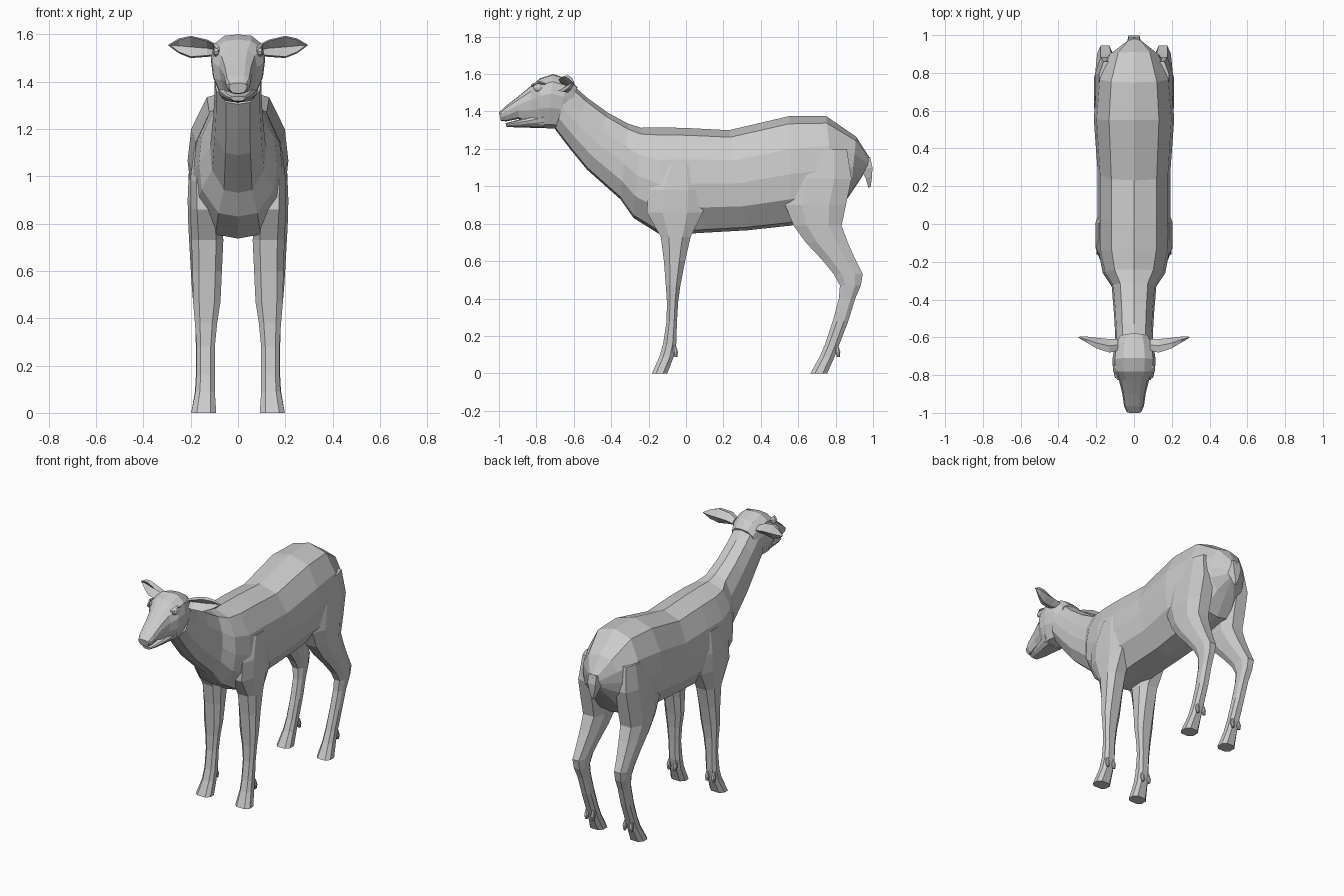
import bpy, bmesh, math

coat = bpy.data.materials.new("grey coat")
coat.diffuse_color = (0.6, 0.6, 0.6, 1)


def loft(name, rings):
    """Skin a list of equal-length vertex rings and cap both ends."""
    bm = bmesh.new()
    vs = [[bm.verts.new(p) for p in r] for r in rings]
    n = len(rings[0])
    for a, b in zip(vs, vs[1:]):
        for i in range(n):
            j = (i + 1) % n
            bm.faces.new((a[i], a[j], b[j], b[i]))
    bm.faces.new(vs[0])
    bm.faces.new(vs[-1][::-1])
    bmesh.ops.recalc_face_normals(bm, faces=bm.faces)
    me = bpy.data.meshes.new(name)
    bm.to_mesh(me)
    bm.free()
    me.materials.append(coat)
    ob = bpy.data.objects.new(name, me)
    bpy.context.collection.objects.link(ob)
    return ob


def mirrored(ob):
    """Add the matching part on the other side."""
    m = ob.modifiers.new("mirror", 'MIRROR')
    m.use_mirror_merge = False
    return ob


def section(yt, zt, yb, zb, w, half):
    """Symmetric ring between a top and a bottom point; half = (width, drop)."""
    pts = half + [(-a, t) for a, t in half[-2:0:-1]]
    return [(a * w, yt + (yb - yt) * t, zt + (zb - zt) * t) for a, t in pts]


def leg_ring(z, y0, y1, x0, x1, tilt=0.0):
    """Eight-sided leg ring; tilt raises the rear edge."""
    yc, ry, xc, rx = (y0 + y1) / 2, (y1 - y0) / 2, (x0 + x1) / 2, (x1 - x0) / 2
    out = []
    for c, s in ((1, .45), (.55, 1), (-.55, 1), (-1, .45),
                 (-1, -.45), (-.55, -1), (.55, -1), (1, -.45)):
        out.append((xc + rx * c, yc + ry * s, z + tilt * s))
    return out


# Torso and neck
BODY = [(0, 0), (.62, .07), (.93, .30), (1, .53), (.93, .76), (.5, .97), (0, 1)]
torso = [(.99, 1.14, .94, 1.05, .03), (.91, 1.265, .88, .96, .135),
         (.75, 1.375, .80, .84, .195), (.55, 1.375, .56, .79, .213),
         (.23, 1.30, .33, .765, .193), (0, 1.312, .10, .752, .193),
         (-.14, 1.315, -.13, .737, .19), (-.24, 1.313, -.28, .83, .165),
         (-.31, 1.335, -.35, .93, .118), (-.42, 1.395, -.53, 1.09, .106),
         (-.53, 1.475, -.62, 1.20, .10), (-.62, 1.555, -.70, 1.305, .10)]
loft("torso_and_neck", [section(*r, BODY) for r in torso])

# Head with upper muzzle
HEAD = [(0, 0), (.5, .02), (.88, .14), (1, .36), (.92, .62), (.6, .93), (0, 1)]
head = [(-.58, 1.53, -.67, 1.29, .085), (-.63, 1.575, -.69, 1.31, .105),
        (-.71, 1.60, -.74, 1.31, .115), (-.78, 1.578, -.785, 1.313, .11),
        (-.825, 1.54, -.83, 1.325, .08), (-.90, 1.478, -.895, 1.36, .062),
        (-.965, 1.428, -.96, 1.347, .053), (-1.0, 1.395, -.99, 1.35, .038)]
loft("head", [section(*r, HEAD) for r in head])

# Lower jaw
jaw = [(-.76, 1.40, -.76, 1.312, .085), (-.83, 1.375, -.83, 1.313, .068),
       (-.91, 1.352, -.91, 1.315, .05), (-.965, 1.338, -.96, 1.318, .03)]
loft("lower_jaw", [section(*r, HEAD) for r in jaw])

# Nostril pads
mirrored(loft("nostril", [leg_ring(z, y - r, y + r, .026 - r, .026 + r)
         for z, y, r in ((1.372, -.985, .008), (1.39, -.982, .016), (1.408, -.972, .008))]))

# Eyes, and the brow ridge above each
mirrored(loft("eye", [leg_ring(1.528 + .022 * math.sin(a), -.79 - .026 * math.cos(a),
         -.79 + .026 * math.cos(a), .092 - .014 * math.cos(a), .092 + .014 * math.cos(a))
         for a in (-1.3, -.6, 0, .6, 1.3)]))
mirrored(loft("brow", [[(x, y, z + .008), (x + .012, y, z), (x, y, z - .008)]
         for x, y, z in ((.094, -.75, 1.548), (.094, -.785, 1.556), (.078, -.825, 1.54))]))

# Ears: cupped leaves pointing outward
ears = []
for x, y, zt, zb, d in ((.085, -.64, 1.555, 1.51, .03), (.13, -.645, 1.578, 1.505, .036),
                        (.20, -.63, 1.594, 1.50, .028), (.25, -.612, 1.583, 1.52, .016),
                        (.293, -.60, 1.558, 1.552, .003)):
    zm = (zt + zb) / 2
    ears.append([(x, y - d, zt - .006), (x, y, zt), (x, y + d, zm),
                 (x, y, zb), (x, y - d, zb + .006), (x, y + d * .3, zm)])
mirrored(loft("ear", ears))

# Tail
loft("tail", [[(w, y - d, z), (w * .7, y + d, z + .01), (-w * .7, y + d, z + .01), (-w, y - d, z)]
              for w, y, z, d in ((.04, .955, 1.145, .03), (.042, .967, 1.09, .03),
                                 (.028, .978, 1.04, .016), (.008, .982, .99, .006))])

# Front legs
front = [(1.12, -.12, .05, .10, .185), (.98, -.20, .09, .08, .203),
         (.86, -.21, .09, .07, .203), (.73, -.135, .025, .062, .197),
         (.60, -.118, -.005, .068, .192), (.47, -.108, -.03, .074, .19),
         (.38, -.102, -.042, .088, .182), (.28, -.104, -.048, .098, .175),
         (.16, -.122, -.052, .098, .175), (.09, -.142, -.065, .098, .18),
         (0, -.182, -.10, .092, .198)]
mirrored(loft("front_leg", [leg_ring(*r) for r in front]))

# Hind legs
hind = [(1.20, .62, .86, .08, .185), (1.04, .55, .885, .07, .207),
        (.90, .53, .855, .06, .213), (.79, .575, .832, .065, .21),
        (.70, .64, .865, .08, .205), (.61, .725, .905, .098, .2),
        (.53, .79, .945, .112, .195), (.47, .823, .935, .115, .19),
        (.40, .817, .905, .115, .182), (.28, .785, .868, .112, .178),
        (.16, .745, .822, .11, .178), (.09, .715, .795, .108, .182),
        (0, .665, .755, .098, .198)]
mirrored(loft("hind_leg", [leg_ring(*r) for r in hind]))

# Dewclaws behind each ankle
for name, y in (("front_dewclaw", -.062), ("hind_dewclaw", .806)):
    for x in (.118, .165):
        mirrored(loft(name, [leg_ring(z, y + dy - r, y + dy + r, x - r, x + r)
                 for z, dy, r in ((.15, 0, .008), (.115, .006, .013), (.088, .008, .008))]))
